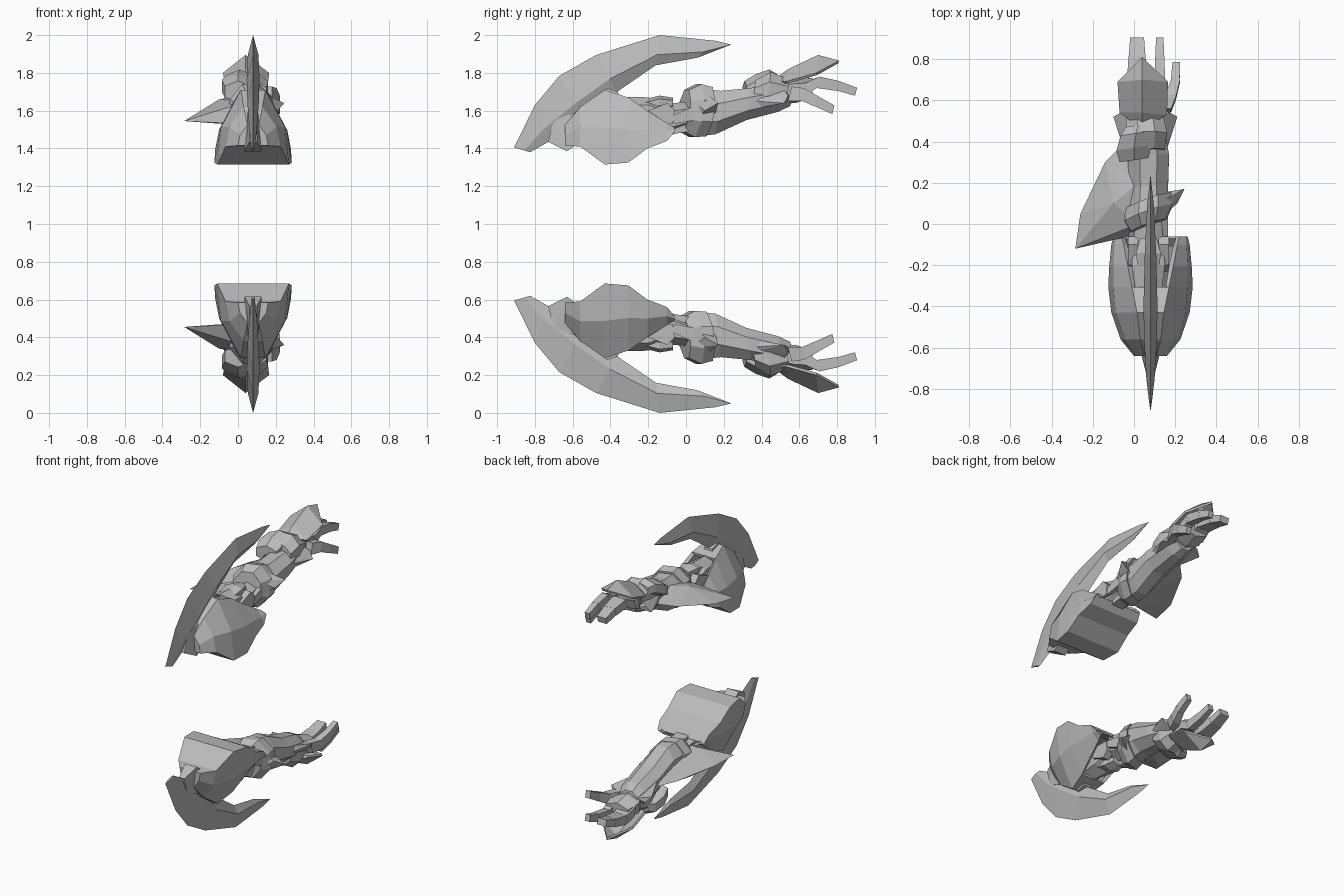
import bpy, bmesh, math

steel = bpy.data.materials.new("plain grey")
steel.diffuse_color = (0.5, 0.5, 0.5, 1)
CX = 0.08


def make(name, verts, faces, hull=False, solid=0):
    """Build a part and its copy mirrored across z = 1."""
    for side, flip in (("upper", False), ("lower", True)):
        bm = bmesh.new()
        vs = [bm.verts.new((x, y, 2 - z if flip else z)) for x, y, z in verts]
        if hull:
            res = bmesh.ops.convex_hull(bm, input=vs)
            junk = [v for v in bm.verts if not v.link_faces]
            bmesh.ops.delete(bm, geom=junk, context='VERTS')
        else:
            for f in faces:
                bm.faces.new([vs[i] for i in f])
        bmesh.ops.recalc_face_normals(bm, faces=bm.faces)
        me = bpy.data.meshes.new(f"{side}_{name}")
        bm.to_mesh(me)
        bm.free()
        me.materials.append(steel)
        ob = bpy.data.objects.new(f"{side}_{name}", me)
        bpy.context.collection.objects.link(ob)
        if solid:
            m = ob.modifiers.new("thickness", 'SOLIDIFY')
            m.thickness = solid


def hull(name, pts):
    make(name, pts, None, hull=True)


def loft(name, sections, n=8, shear=0.0, tilt=0.0):
    """Skin sections (y, cx, cz, half width, half height) along y."""
    verts, faces = [], []
    for y, cx, cz, hx, hz in sections:
        for i in range(n):
            a = math.tau * (i + 0.5) / n
            k = 1 / math.cos(math.pi / n)
            dx, dz = hx * k * math.cos(a), hz * k * math.sin(a)
            verts.append((cx + dx, y + shear * dx + tilt * dz, cz + dz))
    for s in range(len(sections) - 1):
        for i in range(n):
            j = (i + 1) % n
            faces.append((s*n + i, s*n + j, s*n + n + j, s*n + n + i))
    faces.append(tuple(range(n)))
    faces.append(tuple(range(len(verts) - n, len(verts))))
    make(name, verts, faces)


# crescent blade: outer edge, inner edge (y, z) and ridge half thickness
outer = [(-.91, 1.405), (-.80, 1.63), (-.67, 1.785), (-.475, 1.895), (-.14, 2.0), (.155, 1.97), (.24, 1.95)]
inner = [(-.825, 1.38), (-.725, 1.437), (-.54, 1.56), (-.365, 1.70), (-.16, 1.84), (.06, 1.88), (.24, 1.95)]
thick = [.008, .02, .03, .034, .028, .016, .0]
verts, faces = [], []
for (oy, oz), (iy, iz), t in zip(outer, inner, thick):
    my, mz = oy*.35 + iy*.65, oz*.35 + iz*.65
    verts += [(CX, oy, oz), (CX + t, my, mz), (CX, iy, iz), (CX - t, my, mz)]
for s in range(len(outer) - 1):
    for i in range(4):
        j = (i + 1) % 4
        faces.append((s*4 + i, s*4 + j, s*4 + 4 + j, s*4 + 4 + i))
faces.append((0, 1, 2, 3))
make("crescent_blade", verts, faces)

# blade root joining blade and shoulder
hull("blade_root", [(CX + s*t, y, z) for s in (-1, 1) for t, y, z in
     ((.02, -.73, 1.435), (.045, -.63, 1.385), (.045, -.58, 1.42), (.035, -.50, 1.62), (.02, -.70, 1.55))])
hull("blade_neck", [(CX + s*t, y, z) for s in (-1, 1) for t, y, z in
     ((.035, -.50, 1.58), (.03, -.42, 1.72), (.03, -.36, 1.70), (.04, -.34, 1.60))])

# shoulder shell: y, bottom z, bottom / middle / top half widths, top z
shell = [(-.64, 1.415, .08, .07, .03, 1.525),
         (-.56, 1.41, .145, .125, .05, 1.62),
         (-.43, 1.315, .19, .17, .065, 1.71),
         (-.305, 1.325, .205, .18, .09, 1.67),
         (-.205, 1.40, .20, .18, .11, 1.60),
         (-.10, 1.44, .19, .175, .13, 1.535),
         (-.06, 1.49, .18, .17, .14, 1.51)]
verts, faces = [], []
for y, zb, wb, wm, wt, zt in shell:
    zm = zb + (zt - zb) * .5
    half = [(wb, zb), (wm, zm), (wt, zt)]
    verts += [(CX + w, y, z) for w, z in half] + [(CX - w, y, z) for w, z in reversed(half)]
for s in range(len(shell) - 1):
    for i in range(6):
        if i == 2 and s > 2:      # open slot for the arm
            continue
        j = (i + 1) % 6
        faces.append((s*6 + i, s*6 + j, s*6 + 6 + j, s*6 + 6 + i))
faces.append(tuple(range(6)))
make("shoulder_shell", verts, faces, solid=.025)

# upper arm core and its overlapping plates
loft("upper_arm", [(-.36, .07, 1.58, .06, .08), (-.20, .07, 1.59, .08, .07),
                   (-.10, .07, 1.55, .075, .075), (.04, .07, 1.58, .06, .06)], n=6)
loft("upper_arm_ridge", [(-.24, .07, 1.62, .05, .03), (-.14, .07, 1.645, .06, .03),
                         (-.07, .07, 1.64, .04, .025)], n=6)
for s in (-1, 1):
    hull("upper_arm_plate_" + ("right" if s > 0 else "left"),
         [(.07 + s*x, y, z) for x in (.05, .10) for y, z in
          ((-.23, 1.53), (-.20, 1.60), (-.10, 1.64), (-.06, 1.60), (-.07, 1.53))])
    hull("elbow_joint_plate_" + ("right" if s > 0 else "left"),
         [(.07 + s*x, y, z) for x in (.04, .095) for y, z in
          ((-.08, 1.57), (-.06, 1.53), (.05, 1.55), (.03, 1.62))])
hull("elbow_point", [(x, y, z) for x in (.03, .12) for y, z in
                     ((-.11, 1.47), (-.09, 1.50), (.0, 1.56), (.02, 1.49))])

# elbow guard, a slanted ring wider than the forearm
loft("elbow_guard", [(-.01, .07, 1.60, .085, .11), (.05, .07, 1.60, .115, .14),
                     (.11, .07, 1.595, .11, .13)], shear=.35, tilt=.12)
hull("elbow_guard_spike", [(.12, .02, 1.66), (.12, .10, 1.70), (.245, .17, 1.64),
                           (.21, .10, 1.60), (.12, .05, 1.54), (.12, .15, 1.56)])

# forearm
loft("forearm", [(.08, .07, 1.59, .10, .125), (.17, .07, 1.59, .095, .115),
                 (.33, .07, 1.635, .10, .085), (.50, .06, 1.67, .085, .075),
                 (.56, .05, 1.68, .065, .055)], n=8, tilt=.12)
for s in (-1, 1):
    hull("forearm_flare_" + ("right" if s > 0 else "left"),
         [(.055 + s*x, y, z) for x, y, z in
          ((.06, .30, 1.60), (.06, .28, 1.69), (.11, .38, 1.65), (.155, .52, 1.64),
           (.12, .54, 1.68), (.06, .56, 1.66), (.05, .50, 1.74))])

# side fin sweeping back from the elbow
hull("side_fin", [(-.285, -.12, 1.545), (-.26, .05, 1.56), (-.14, .30, 1.605), (-.06, .38, 1.63),
                  (-.08, -.06, 1.53), (.02, -.05, 1.53), (.02, .0, 1.64), (.02, .20, 1.67),
                  (-.10, .10, 1.66), (.02, .34, 1.64)])

# wrist block and band
loft("wrist_block", [(.31, .0, 1.70, .07, .05), (.37, .0, 1.73, .085, .055),
                     (.44, .01, 1.76, .075, .05), (.48, .02, 1.75, .06, .04)], n=6, shear=.15)
loft("wrist_band", [(.36, .06, 1.69, .09, .07), (.44, .06, 1.715, .10, .09),
                    (.54, .05, 1.70, .09, .065)], tilt=.1)

# ridged plate over the back of the hand
rim = [(.04, .46, 1.76), (.16, .53, 1.755), (.165, .69, 1.80), (.04, .81, 1.865),
       (-.08, .69, 1.80), (-.07, .54, 1.755)]
ridge = [(.04, .54, 1.82), (.04, .70, 1.895)]
make("hand_plate", rim + ridge, [(0, 1, 6), (1, 2, 7, 6), (2, 3, 7), (3, 4, 7), (4, 5, 6, 7), (5, 0, 6)],
     solid=.015)

# palm
loft("palm", [(.52, .05, 1.70, .07, .055), (.58, .05, 1.71, .095, .06), (.67, .06, 1.72, .085, .045)], n=6)


def finger(name, joints, hx, hz):
    """Chain of tapering blocks through joints (x, y, z)."""
    for k in range(len(joints) - 1):
        pts = []
        for e, (x, y, z) in enumerate(joints[k:k + 2]):
            w = 1 - .14 * k - .12 * e
            pts += [(x + a*hx*w, y + b*hz*w*.25, z + b*hz*w) for a in (-1, 1) for b in (-1, 1)]
        hull(f"{name}_{k + 1}", pts)


# fingers and thumb
finger("wide_finger", [(.01, .62, 1.715), (.015, .70, 1.75), (.015, .81, 1.73), (.015, .90, 1.70)], .056, .035)
finger("outer_finger", [(.12, .62, 1.71), (.125, .70, 1.75), (.125, .81, 1.73), (.125, .90, 1.70)], .03, .035)
finger("thumb", [(.15, .55, 1.69), (.18, .62, 1.685), (.20, .69, 1.65), (.205, .78, 1.605)], .03, .038)
